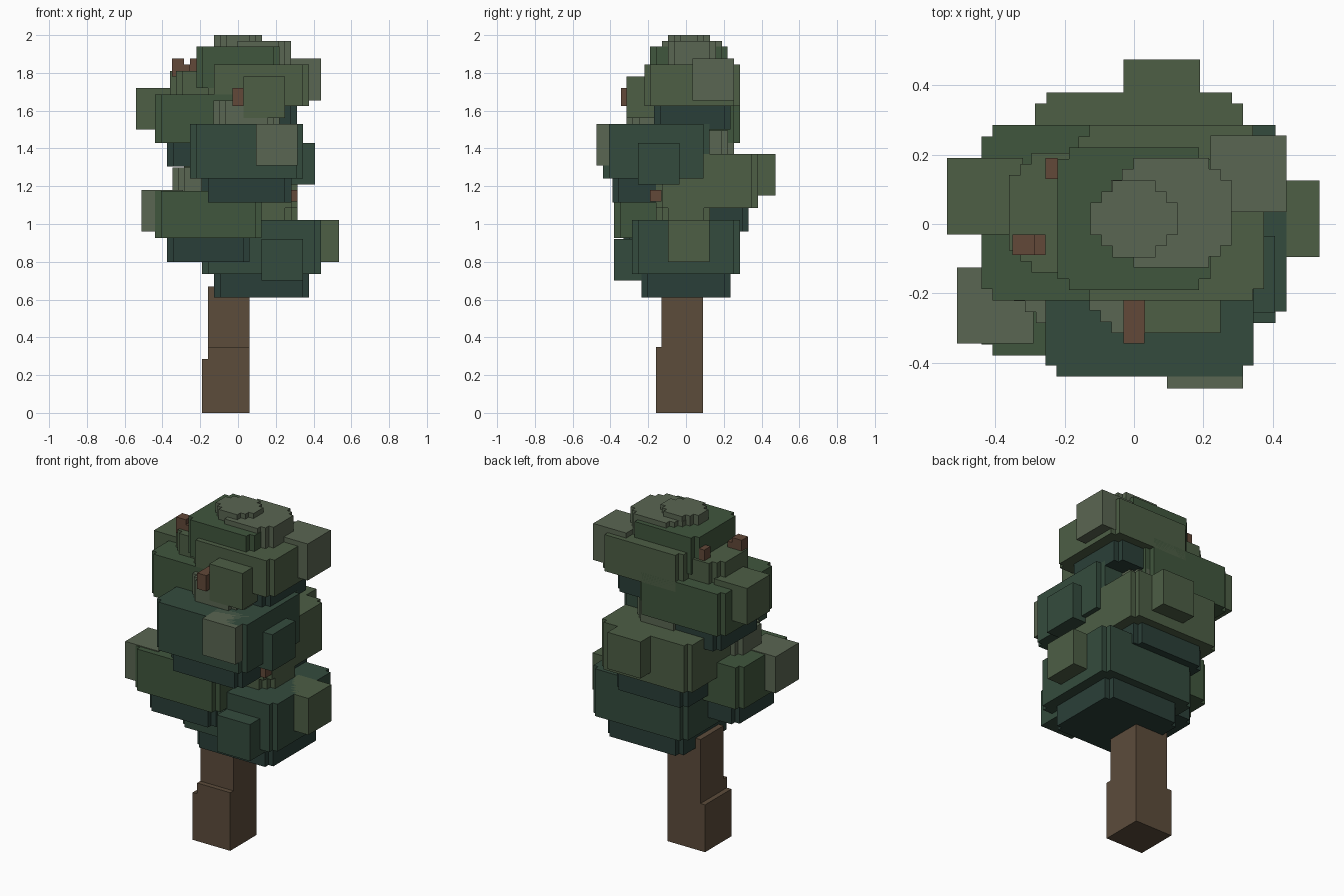
import bpy, bmesh

if "Cube" in bpy.data.objects:
    bpy.data.objects.remove(bpy.data.objects["Cube"])

STEP = 0.032


def material(name, rgb):
    lin = [(c / 255 / 12.92) if c < 10.3 else ((c / 255 + 0.055) / 1.055) ** 2.4 for c in rgb]
    m = bpy.data.materials.new(name)
    m.diffuse_color = (*lin, 1)
    m.use_nodes = True
    m.node_tree.nodes["Principled BSDF"].inputs["Base Color"].default_value = m.diffuse_color
    return m


BARK = material("bark", (92, 76, 59))
TWIG = material("twig", (98, 72, 56))
SHADE = material("leaf_shade", (42, 63, 56))
DEEP = material("leaf_deep", (52, 75, 61))
GREEN = material("leaf_green", (64, 86, 61))
LIGHT = material("leaf_light", (77, 94, 69))
PALE = material("leaf_pale", (90, 102, 82))


def block(name, x, y, z, mat, steps=0):
    """Upright prism with stair-stepped corners."""
    corner = [(i * STEP, (steps - i) * STEP) for i in range(steps + 1)]
    quarter = []                       # stair from the y side to the x side
    for i, p in enumerate(corner):
        quarter.append(p)
        if i < steps:
            quarter.append((corner[i + 1][0], p[1]))
    outline = []
    for sx, sy, flip in ((0, 0, 0), (1, 0, 1), (1, 1, 0), (0, 1, 1)):
        for dx, dy in (quarter[::-1] if flip else quarter):
            outline.append((x[1] - dx if sx else x[0] + dx, y[1] - dy if sy else y[0] + dy))
    bm = bmesh.new()
    face = bm.faces.new([bm.verts.new((px, py, z[0])) for px, py in outline])
    up = bmesh.ops.extrude_face_region(bm, geom=[face])["geom"]
    bmesh.ops.translate(bm, vec=(0, 0, z[1] - z[0]),
                        verts=[v for v in up if isinstance(v, bmesh.types.BMVert)])
    bmesh.ops.recalc_face_normals(bm, faces=bm.faces[:])
    me = bpy.data.meshes.new(name)
    bm.to_mesh(me)
    bm.free()
    me.materials.append(mat)
    bpy.context.collection.objects.link(bpy.data.objects.new(name, me))


def inset(r, d):
    return (r[0] + d, r[1] - d)


# trunk
block("trunk_foot", (-0.19, 0.06), (-0.16, 0.09), (0, 0.285), BARK)
block("trunk_lower", (-0.16, 0.06), (-0.16, 0.09), (0.285, 0.35), BARK)
block("trunk_upper", (-0.16, 0.06), (-0.13, 0.09), (0.35, 0.67), BARK)

# foliage clumps: shaded base, wide middle, lighter cap
clumps = [
    ("low_right", (-0.19, 0.44), (-0.285, 0.285), (0.735, 1.02), DEEP, LIGHT, 0.126),
    ("low_left", (-0.44, 0.125), (-0.38, 0.11), (0.925, 1.175), GREEN, PALE, 0.094),
    ("middle_back", (-0.285, 0.315), (-0.16, 0.38), (1.085, 1.37), LIGHT, PALE, 0.126),
    ("middle_front", (-0.255, 0.345), (-0.44, 0.125), (1.24, 1.53), DEEP, PALE, 0.126),
    ("high_left", (-0.44, 0.13), (-0.22, 0.285), (1.43, 1.685), GREEN, LIGHT, 0.08),
    ("high_right", (-0.16, 0.375), (-0.22, 0.285), (1.625, 1.845), LIGHT, PALE, 0.094),
    ("crown", (-0.22, 0.22), (-0.19, 0.22), (1.72, 1.94), GREEN, PALE, 0.094),
]
for name, x, y, z, mid, cap, d in clumps:
    block(name + "_base", inset(x, 0.063), inset(y, 0.05), (z[0] - 0.125, z[0]), SHADE, 1)
    block(name + "_foliage", x, y, z, mid, 1)
    top = 2.0 if name == "crown" else z[1] + 0.125
    block(name + "_cap", inset(x, d), inset(y, d), (z[1], top), cap, 2)

# protruding leaf cubes (low corner of each)
tufts = [
    ("low_right_side", (0.315, -0.095, 0.80), LIGHT),
    ("low_right_front", (0.125, -0.38, 0.70), DEEP),
    ("low_left_side", (-0.51, -0.345, 0.96), PALE),
    ("middle_back", (-0.03, 0.255, 1.15), LIGHT),
    ("middle_side", (0.187, -0.255, 1.21), DEEP),
    ("middle_front", (0.095, -0.475, 1.31), PALE),
    ("high_left_side", (-0.54, -0.03, 1.50), LIGHT),
    ("high_right_front", (0.03, -0.315, 1.56), LIGHT),
    ("high_right_side", (0.22, 0.035, 1.655), PALE),
]
for name, (x, y, z), mat in tufts:
    block(name + "_tuft", (x, x + 0.22), (y, y + 0.22), (z, z + 0.22), mat)

# twig ends poking out of the leaves
block("front_twig", (-0.03, 0.03), (-0.345, -0.2), (1.625, 1.72), TWIG)
block("left_twig", (-0.35, -0.285), (-0.09, -0.03), (1.78, 1.875), TWIG)
block("left_twig_inner", (-0.285, -0.255), (-0.09, -0.03), (1.78, 1.845), TWIG)
block("back_twig", (-0.255, -0.22), (0.13, 0.19), (1.75, 1.875), TWIG)
block("right_twig", (0.25, 0.315), (-0.19, -0.13), (1.12, 1.18), TWIG)
